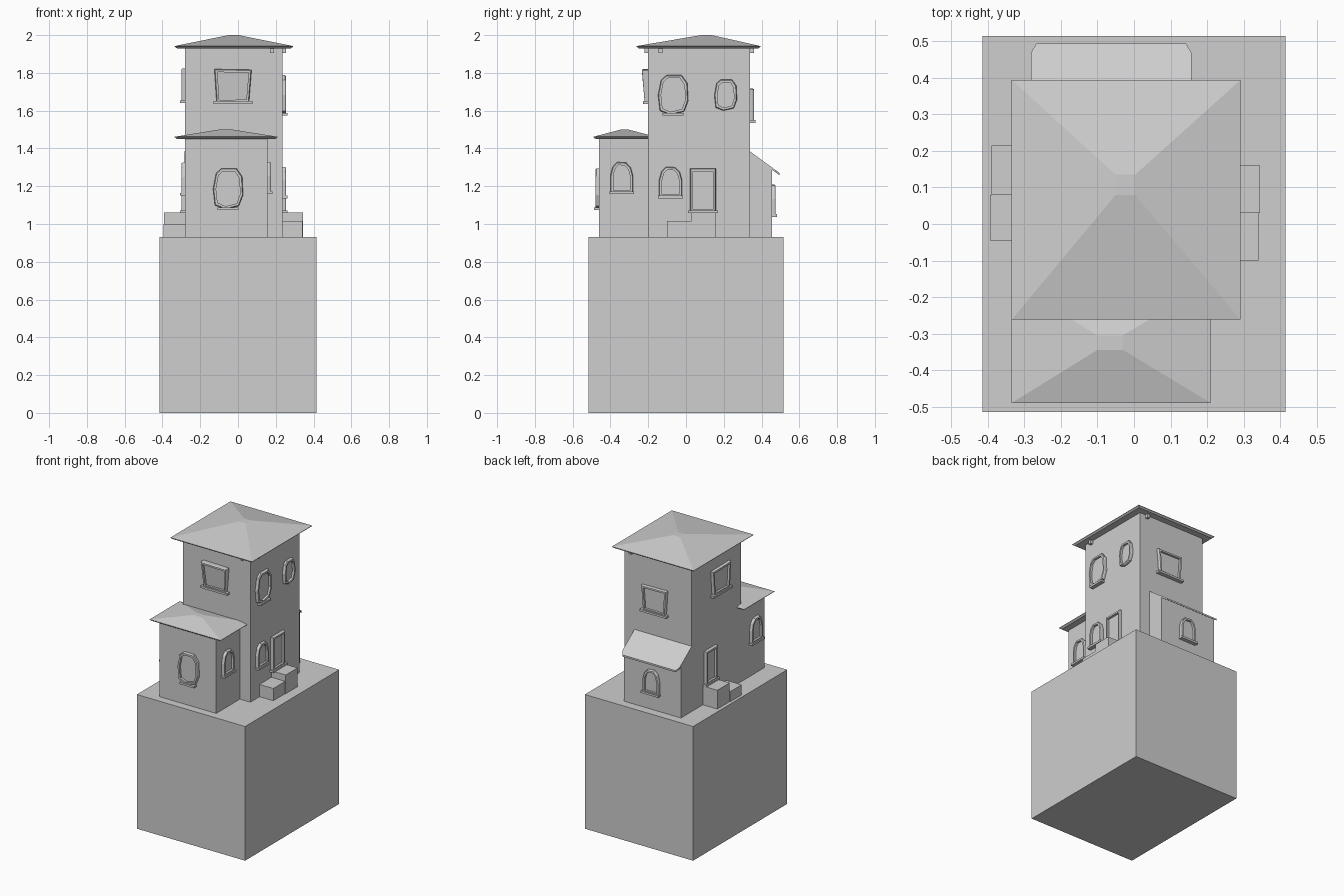
import bpy, bmesh

cube = bpy.data.objects.get("Cube")
if cube:
    bpy.data.objects.remove(cube, do_unlink=True)

plaster = bpy.data.materials.new("grey_plaster")
plaster.use_nodes = True
GREY = (0.62, 0.62, 0.62, 1)
plaster.diffuse_color = GREY
plaster.node_tree.nodes["Principled BSDF"].inputs["Base Color"].default_value = GREY


def finish(name, bm):
    bmesh.ops.recalc_face_normals(bm, faces=bm.faces)
    mesh = bpy.data.meshes.new(name)
    bm.to_mesh(mesh)
    bm.free()
    mesh.materials.append(plaster)
    obj = bpy.data.objects.new(name, mesh)
    bpy.context.collection.objects.link(obj)
    return obj


def loft(name, rings, close=False):
    """Skin rings of points; cap the ends, or join last ring to first."""
    bm = bmesh.new()
    loops = [[bm.verts.new(p) for p in ring] for ring in rings]
    n = len(loops[0])
    pairs = list(zip(loops, loops[1:]))
    if close:
        pairs.append((loops[-1], loops[0]))
    for a, b in pairs:
        for i in range(n):
            j = (i + 1) % n
            bm.faces.new((a[i], a[j], b[j], b[i]))
    if not close:
        bm.faces.new(loops[0])
        bm.faces.new(loops[-1])
    return finish(name, bm)


def rect(x, y, z):
    return [(x[0], y[0], z), (x[1], y[0], z), (x[1], y[1], z), (x[0], y[1], z)]


def box(name, x, y, z):
    return loft(name, [rect(x, y, z[0]), rect(x, y, z[1])])


def hip_roof(name, x, y, eave, peak, flat_x, flat_y):
    inset = 0.012
    loft(name, [
        rect((x[0] + inset, x[1] - inset), (y[0] + inset, y[1] - inset), eave - 0.012),
        rect(x, y, eave - 0.003), rect(x, y, eave), rect(flat_x, flat_y, peak)])


# Outlines in unit squares, counter-clockwise
QUAD = [(0.06, 0.0), (0.93, 0.02), (1.0, 0.98), (0.0, 1.0)]
ROUND = [(0.06, 0.1), (0.4, 0.0), (0.86, 0.08), (1.0, 0.35), (0.97, 0.8),
         (0.78, 1.0), (0.28, 1.0), (0.1, 0.88), (0.0, 0.5)]
ARCH = [(0.0, 0.0), (1.0, 0.0), (1.0, 0.55), (0.9, 0.82), (0.7, 0.98),
        (0.3, 1.0), (0.1, 0.84), (0.0, 0.55)]
DOOR = [(0.05, 0.0), (0.95, 0.0), (0.95, 1.0), (0.05, 1.0)]


def mapper(side, wall):
    """Turn (along, height, outward) into a point on the given wall."""
    if side in ("front", "back"):
        s = -1 if side == "front" else 1
        return lambda u, v, d: (u, wall + s * d, v)
    s = 1 if side == "left" else -1
    return lambda u, v, d: (wall + s * d, u, v)


def opening(name, side, wall, u, z, shape, lean=0.0, sill=True, border=0.016):
    put = mapper(side, wall)
    w, h = u[1] - u[0], z[1] - z[0]

    def ring(shrink, depth):
        kx, kz = 1 - 2 * shrink / w, 1 - 2 * shrink / h
        pts = []
        for a, b in shape:
            tilt = lean * b if depth > 0 else 0
            pts.append(put(u[0] + w * (0.5 + (a - 0.5) * kx),
                           z[0] + h * (0.5 + (b - 0.5) * kz), depth + tilt))
        return pts

    # Raised frame, with a bevelled outer edge, and a thin pane inside it
    loft(name + "_frame", [ring(0, -0.01), ring(0, 0.013), ring(0.004, 0.019),
                           ring(border, 0.019), ring(border, -0.01)], close=True)
    loft(name + "_pane", [ring(border, -0.002), ring(border, 0.004)])
    if sill:
        lo, hi = u[0] - 0.004, u[1] + 0.004
        if shape is ROUND:
            lo, hi = u[0] + 0.15 * w, u[1] - 0.15 * w
        edge = [(lo, -0.005), (hi, -0.005), (hi, 0.028), (lo, 0.028)]
        loft(name + "_sill", [[put(a, k, d) for a, d in edge]
                              for k in (z[0] - 0.004, z[0] + 0.01)])


# Plinth and main volumes
TOP = 0.93
box("plinth", (-0.415, 0.415), (-0.515, 0.515), (0, TOP))
box("tower", (-0.28, 0.235), (-0.2, 0.34), (TOP, 1.935))
box("front_wing", (-0.28, 0.155), (-0.46, -0.19), (TOP, 1.455))
hip_roof("tower_roof", (-0.335, 0.292), (-0.262, 0.395), 1.942, 2.0,
         (-0.05, 0.003), (0.08, 0.135))
hip_roof("front_wing_roof", (-0.335, 0.21), (-0.49, -0.16), 1.462, 1.5,
         (-0.1, -0.03), (-0.345, -0.305))

# Lean-to at the back, with a sloping wall top
profile = [(0.33, TOP), (0.455, TOP), (0.455, 1.293), (0.33, 1.382)]
loft("back_wing", [[(x, y, z) for y, z in profile] for x in (-0.28, 0.155)])

# Thin lean-to roof with clipped lower corners
plan = [(-0.282, 0.335), (0.157, 0.335), (0.157, 0.47),
        (0.142, 0.495), (-0.267, 0.495), (-0.282, 0.47)]
loft("back_wing_roof", [[(x, y, 1.387 - (y - 0.335) * 0.73 + t) for x, y in plan]
                        for t in (-0.012, 0)])

# Steps to both side doors
box("left_upper_step", (0.23, 0.345), (0.03, 0.16), (TOP, 1.06))
box("left_lower_step", (0.23, 0.341), (-0.1, 0.03), (TOP, 1.015))
box("right_upper_step", (-0.391, -0.275), (0.08, 0.215), (TOP, 1.06))
box("right_lower_step", (-0.395, -0.275), (-0.045, 0.08), (TOP, 1.0))

# Doors
opening("left_door", "left", 0.235, (0.015, 0.165), (1.062, 1.295), DOOR)
opening("right_door", "right", -0.28, (0.07, 0.21), (1.062, 1.295), DOOR)

# Windows
opening("front_upper_window", "front", -0.2, (-0.125, 0.072), (1.64, 1.82), QUAD, 0.014)
opening("back_upper_window", "back", 0.34, (-0.1, 0.095), (1.54, 1.718), QUAD)
opening("right_upper_window", "right", -0.28, (-0.07, 0.13), (1.645, 1.824), QUAD)
opening("front_wing_window", "front", -0.46, (-0.132, 0.027), (1.078, 1.295), ROUND)
opening("left_upper_window", "left", 0.235, (-0.148, 0.012), (1.578, 1.788), ROUND)
opening("left_upper_small_window", "left", 0.235, (0.15, 0.27), (1.6, 1.765), ROUND, 0, False)
opening("left_lower_window", "left", 0.235, (-0.143, -0.02), (1.14, 1.303), ARCH)
opening("front_wing_left_window", "left", 0.155, (-0.401, -0.28), (1.162, 1.328), ARCH)
opening("front_wing_right_window", "right", -0.28, (-0.42, -0.295), (1.155, 1.325), ARCH)
opening("back_wing_window", "back", 0.455, (-0.12, 0.005), (1.042, 1.208), ARCH)

# Small hooks under the tower eaves
for side, wall, u in (("front", -0.2, 0.18), ("back", 0.34, 0.18), ("left", 0.235, -0.135)):
    put = mapper(side, wall)
    edge = [(u - 0.01, -0.005), (u + 0.01, -0.005), (u + 0.01, 0.02), (u - 0.01, 0.02)]
    loft(side + "_eave_hook", [[put(a, k, d) for a, d in edge] for k in (1.905, 1.935)])
